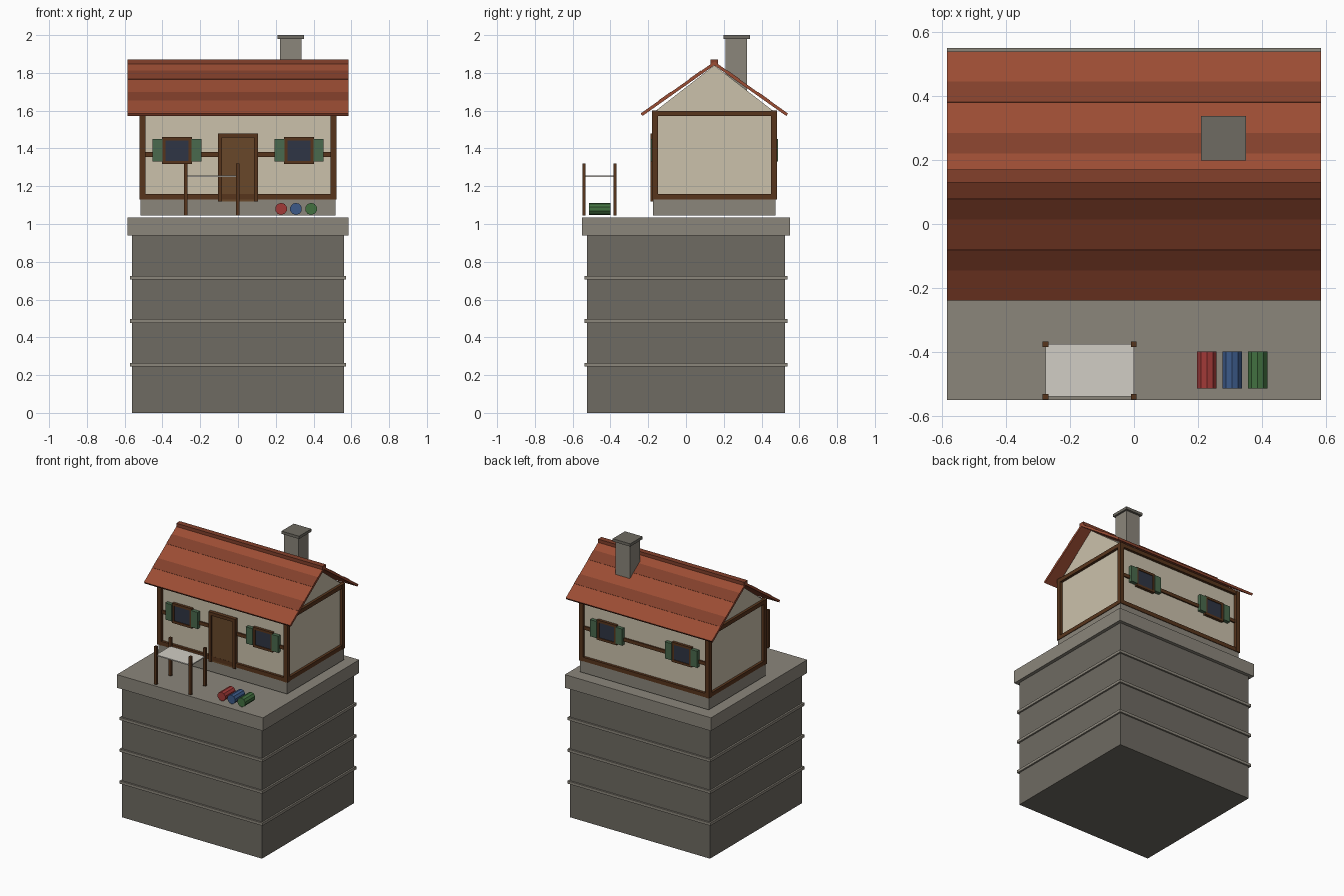
import bpy, bmesh, math

if "Cube" in bpy.data.objects:
    bpy.data.objects.remove(bpy.data.objects["Cube"])

def material(name, r, g, b):
    m = bpy.data.materials.new(name)
    m.diffuse_color = [(c / 255) ** 2.2 for c in (r, g, b)] + [1]
    m.use_nodes = True
    m.node_tree.nodes["Principled BSDF"].inputs["Base Color"].default_value = m.diffuse_color
    return m

STONE = material("dark_stone", 110, 106, 98)
LEDGE = material("light_stone", 138, 133, 122)
PLASTER = material("plaster", 202, 192, 170)
TIMBER = material("timber", 88, 56, 34)
DOOR = material("door_wood", 104, 73, 46)
GLASS = material("glass", 50, 56, 70)
SHUTTER = material("shutter_green", 75, 105, 78)
ROOF = material("roof_tile", 154, 78, 55)
BAND = material("roof_tile_dark", 130, 66, 47)
CLOTH = material("cloth", 208, 204, 195)
ROLLS = [material("red", 160, 60, 58), material("blue", 62, 90, 135),
         material("green", 68, 112, 66)]
YC = 0.15  # centre line of the house in y

def finish(name, bm, mat):
    bmesh.ops.recalc_face_normals(bm, faces=bm.faces)
    me = bpy.data.meshes.new(name)
    bm.to_mesh(me)
    bm.free()
    me.materials.append(mat)
    ob = bpy.data.objects.new(name, me)
    bpy.context.collection.objects.link(ob)
    return ob

def box(name, x, y, z, mat):
    """Box from (min, max) ranges on each axis."""
    bm = bmesh.new()
    bmesh.ops.create_cube(bm, size=1)
    for v in bm.verts:
        v.co = [(a + b) / 2 + c * (b - a) for (a, b), c in zip((x, y, z), v.co)]
    return finish(name, bm, mat)

def prism(name, yz, half, mat):
    """Profile in the yz plane extruded along x."""
    bm = bmesh.new()
    a = [bm.verts.new((-half, y, z)) for y, z in yz]
    b = [bm.verts.new((half, y, z)) for y, z in yz]
    bm.faces.new(a)
    bm.faces.new(b)
    for i in range(len(yz)):
        j = (i + 1) % len(yz)
        bm.faces.new((a[i], a[j], b[j], b[i]))
    return finish(name, bm, mat)

def around(c, h):
    return (c - h, c + h)

def outward(side, near, far):
    """y range lying between two distances from the house centre line."""
    return tuple(sorted((YC + side * near, YC + side * far)))

# Stone tower with ledges
box("tower", (-.56, .56), (-.525, .525), (0, .94), STONE)
for z in (.255, .486, .715):
    box("tower_ledge", (-.572, .572), (-.537, .537), around(z, .01), LEDGE)
box("terrace", (-.585, .585), (-.55, .55), (.94, 1.035), LEDGE)

# House body and gable
box("plinth", (-.515, .515), around(YC, .325), (1.045, 1.13), LEDGE)
box("walls", (-.5, .5), around(YC, .31), (1.13, 1.6), PLASTER)
prism("gable", [(YC - .31, 1.6), (YC + .31, 1.6), (YC, 1.84)], .5, PLASTER)

# Timber frame
for sx in (-1, 1):
    for sy in (-1, 1):
        box("corner_post", around(sx * .505, .016), around(YC + sy * .315, .016),
            (1.13, 1.6), TIMBER)
for z in (1.145, 1.585):
    for s in (-1, 1):
        box("long_beam", (-.5, .5), around(YC + s * .315, .014), around(z, .0145), TIMBER)
        box("side_beam", around(s * .505, .014), around(YC, .315), around(z, .0145), TIMBER)

# Windows, shutters and middle rail on front and back
for side, wx in ((-1, .323), (1, .3)):
    box("middle_rail", (-.5, .5), outward(side, .3, .32), (1.355, 1.38), TIMBER)
    for x in (-wx, wx):
        box("window_glass", around(x, .066), outward(side, .3, .325), (1.325, 1.45), GLASS)
        for s in (-1, 1):
            box("window_jamb", around(x + s * .07, .0085), outward(side, .3, .33),
                (1.317, 1.46), TIMBER)
            box("window_sill", around(x, .0785), outward(side, .3, .33),
                around(1.3885 + s * .063, .0085), TIMBER)
            box("shutter", around(x + s * .103, .026), outward(side, .31, .336),
                (1.33, 1.45), SHUTTER)

# Door
box("door", (-.085, .085), outward(-1, .3, .328), (1.12, 1.46), DOOR)
for s in (-1, 1):
    box("door_jamb", around(s * .096, .011), outward(-1, .3, .337), (1.12, 1.48), TIMBER)
box("door_lintel", (-.107, .107), outward(-1, .3, .337), (1.457, 1.48), TIMBER)

# Roof slopes with darker tile rows
SLOPE = .705
N = (SLOPE / math.hypot(1, SLOPE), 1 / math.hypot(1, SLOPE))

def slope_part(name, side, d0, d1, lift, depth, mat):
    pts = [(d, o) for d, o in ((d0, lift), (d1, lift), (d1, -depth), (d0, -depth))]
    prism(name, [(YC + side * (d + N[0] * o), 1.86 - SLOPE * d + N[1] * o)
                 for d, o in pts], .585, mat)

for side in (-1, 1):
    slope_part("roof_slope", side, 0, .39, 0, .016, ROOF)
    for d in (.102, .262):
        slope_part("tile_row", side, d - .032, d + .032, .002, .004, BAND)
box("ridge_cap", (-.585, .585), around(YC, .02), (1.845, 1.87), BAND)

# Chimney
box("chimney", around(.28, .057), around(.265, .057), (1.6, 1.985), LEDGE)
box("chimney_cap", around(.28, .07), around(.268, .07), (1.98, 2), STONE)

# Cloth stall on four posts
for x in (-.277, -.001):
    for y in (-.54, -.376):
        box("stall_post", around(x, .009), around(y, .009), (1.045, 1.32), TIMBER)
box("stall_cloth", (-.277, 0), (-.54, -.376), (1.249, 1.257), CLOTH)

# Fabric rolls lying on the terrace
for x, mat in zip((.228, .307, .387), ROLLS):
    bm = bmesh.new()
    bmesh.ops.create_cone(bm, cap_ends=True, segments=10, radius1=.032,
                          radius2=.032, depth=.115)
    ob = finish("fabric_roll", bm, mat)
    ob.rotation_euler.x = math.pi / 2
    ob.location = (x, -.457, 1.08)
